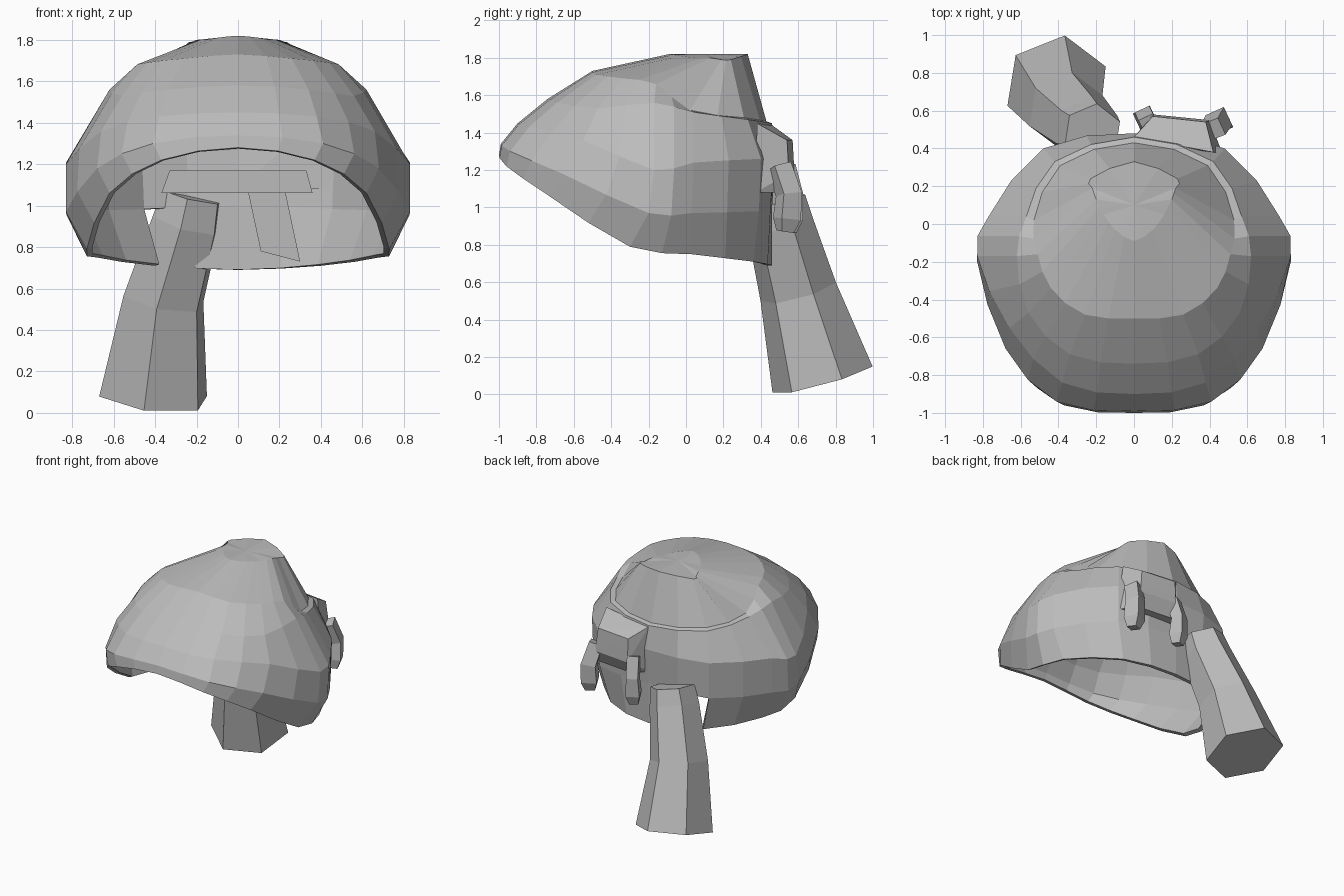
import bpy, bmesh, math
from mathutils import Vector

default_cube = bpy.data.objects.get("Cube")
if default_cube:
    bpy.data.objects.remove(default_cube, do_unlink=True)

# One grey for everything
grey = bpy.data.materials.new("plain_grey")
grey.use_nodes = True
grey.diffuse_color = (0.5, 0.5, 0.5, 1)
bsdf = next(n for n in grey.node_tree.nodes if n.type == "BSDF_PRINCIPLED")
bsdf.inputs["Base Color"].default_value = (0.5, 0.5, 0.5, 1)


def finish(name, bm):
    """Turn a bmesh into a flat shaded object."""
    bmesh.ops.recalc_face_normals(bm, faces=bm.faces)
    mesh = bpy.data.meshes.new(name)
    bm.to_mesh(mesh)
    bm.free()
    mesh.materials.append(grey)
    obj = bpy.data.objects.new(name, mesh)
    bpy.context.collection.objects.link(obj)
    return obj


def bridge(bm, lower, upper):
    """Join two closed rings of vertices with quads."""
    count = len(lower)
    return [bm.faces.new((lower[i], lower[(i + 1) % count],
                          upper[(i + 1) % count], upper[i])) for i in range(count)]


def full_ring(half):
    """Mirror a front-to-back half curve and add smooth in-between points."""
    right = [Vector(p) for p in half]
    left = [Vector((-p.x, p.y, p.z)) for p in right[-2:0:-1]]
    loop = right + left
    count = len(loop)
    result = []
    for i in range(count):
        a, b, c, d = (loop[(i + k) % count] for k in (-1, 0, 1, 2))
        result += [b, (b + c) * 0.5625 - (a + d) * 0.0625]
    return result


def tube(name, path, sides, twist=0):
    """Capped polygonal tube along (centre, radius) stations."""
    bm = bmesh.new()
    centres = [Vector(c) for c, r in path]
    rings = []
    last = len(path) - 1
    for i, (c, radius) in enumerate(path):
        along = (centres[min(i + 1, last)] - centres[max(i - 1, 0)]).normalized()
        v = along.cross(Vector((1, 0, 0))).normalized()
        u = v.cross(along).normalized()
        ring = []
        for k in range(sides):
            angle = math.tau * k / sides + math.pi / 2 + math.radians(twist)
            offset = u * math.cos(angle) + v * math.sin(angle)
            ring.append(bm.verts.new(centres[i] + offset * radius))
        rings.append(ring)
    for lower, upper in zip(rings, rings[1:]):
        bridge(bm, lower, upper)
    bm.faces.new(rings[0])
    bm.faces.new(rings[-1])
    return finish(name, bm)


def plate(name, outline, y_front, y_back):
    """Prism with an outline in x and z."""
    bm = bmesh.new()
    rings = [[bm.verts.new((x, y, z)) for x, z in outline] for y in (y_front, y_back)]
    bridge(bm, *rings)
    for ring in rings:
        bm.faces.new(ring)
    return finish(name, bm)


# Half curves of the cap, each running from front centre to back centre
rim = [(0, -1, 1.28), (.37, -.96, 1.22), (.62, -.73, 1.06), (.73, -.3, .79),
       (.68, .03, .75), (.4, .36, .71), (0, .46, .69)]
widest = [(0, -.99, 1.34), (.41, -.94, 1.3), (.68, -.66, 1.18), (.83, -.2, .97),
          (.77, .03, .97), (.47, .39, .98), (0, .46, 1)]
band = [(0, -.9, 1.45), (.38, -.84, 1.43), (.66, -.55, 1.36), (.83, -.17, 1.2),
        (.77, .04, 1.24), (.48, .4, 1.26), (0, .48, 1.27)]
ledge = [(0, -.74, 1.58), (.34, -.69, 1.56), (.56, -.47, 1.53), (.62, -.17, 1.56),
         (.57, .04, 1.51), (.42, .33, 1.47), (0, .46, 1.45)]
crown_base = [(0, -.5, 1.73), (.26, -.48, 1.71), (.44, -.34, 1.69), (.51, -.16, 1.66),
              (.53, .02, 1.52), (.39, .31, 1.48), (0, .43, 1.46)]
crown_top = [(0, -.09, 1.82), (.1, -.03, 1.81), (.16, .05, 1.8), (.2, .13, 1.8),
             (.22, .19, 1.79), (.23, .24, 1.79), (0, .33, 1.82)]

# Cap: an open shell with a thick rim and a slot where the tail leaves it
bm = bmesh.new()
rings = [[bm.verts.new(p) for p in full_ring(half)]
         for half in (rim, widest, band, ledge, crown_base, crown_top)]
rows = [bridge(bm, lower, upper) for lower, upper in zip(rings, rings[1:])]
apex = bm.verts.new((0, .1, 1.82))
top = rings[-1]
for i, vert in enumerate(top):
    bm.faces.new((vert, top[(i + 1) % len(top)], apex))
slot = [f for f in rows[0] if f.calc_center_median().y > .36
        and -.4 < f.calc_center_median().x < -.2]
bmesh.ops.delete(bm, geom=slot, context="FACES")
cap = finish("cap", bm)
shell = cap.modifiers.new("thickness", "SOLIDIFY")
shell.thickness = 0.03
shell.offset = -1

# Long six-sided tail filling the slot and hanging behind
tube("tail", [((-.22, .48, 1.05), .16), ((-.25, .5, .92), .18),
              ((-.36, .6, .55), .21), ((-.41, .73, .08), .28)], 6, twist=9)

# Knot on the back of the band
bm = bmesh.new()
for p in [(0, .46, 1.44), (.42, .38, 1.45), (.1, .57, 1.36), (.38, .54, 1.36),
          (.1, .58, 1.18), (.4, .55, 1.18), (0, .43, 1.08), (.47, .37, 1.08),
          (.1, .53, 1.08), (.4, .5, 1.08)]:
    bm.verts.new(p)
bmesh.ops.convex_hull(bm, input=bm.verts)
finish("knot", bm)

# Two short drooping knot ends
tube("inner_knot_end", [((.08, .53, 1.22), .06), ((.06, .57, 1.07), .06),
                        ((.06, .56, .94), .07), ((.06, .55, .87), .045)], 4, twist=20)
tube("outer_knot_end", [((.42, .5, 1.22), .07), ((.45, .55, 1.07), .075),
                        ((.45, .54, .94), .08), ((.45, .53, .87), .05)], 4, twist=20)

# Cloth lying against the inside of the back wall
plate("inner_strap", [(-.37, 1.06), (.36, 1.06), (.33, 1.17), (-.33, 1.17)], .32, .37)
plate("inner_flap", [(.11, .78), (.3, .73), (.23, 1.06), (.05, 1.06)], .35, .37)
